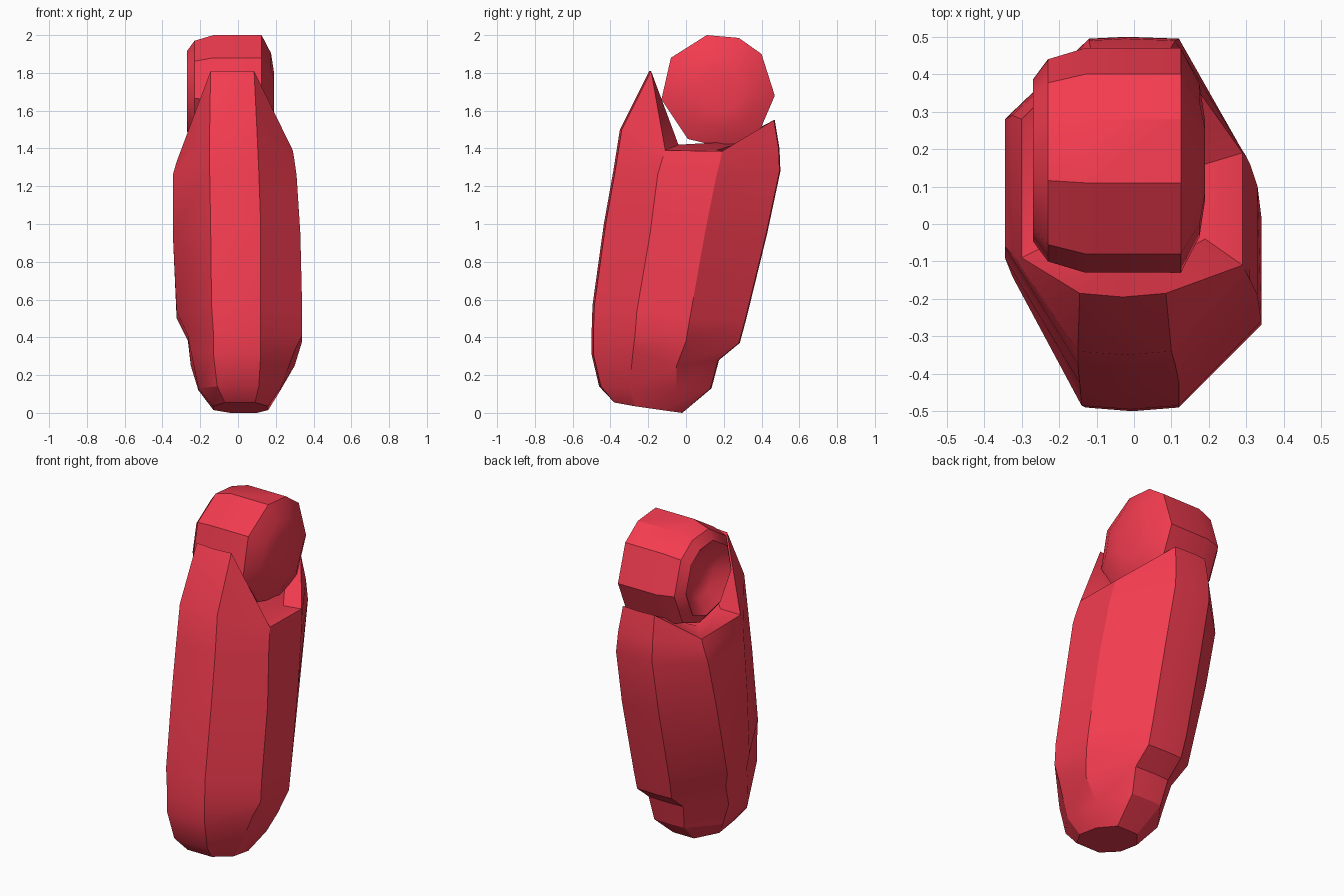
import bpy, bmesh, math

if "Cube" in bpy.data.objects:
    bpy.data.objects.remove(bpy.data.objects["Cube"])

red = bpy.data.materials.new("red")
red.diffuse_color = (0.9, 0.045, 0.08, 1)
red.use_nodes = True
red.node_tree.nodes["Principled BSDF"].inputs["Base Color"].default_value = red.diffuse_color


def loft(name, rings):
    """Bridge equal-sized rings of points and cap both ends."""
    bm = bmesh.new()
    loops = [[bm.verts.new(p) for p in ring] for ring in rings]
    n = len(loops[0])
    for a, b in zip(loops, loops[1:]):
        for i in range(n):
            j = (i + 1) % n
            bm.faces.new((a[i], a[j], b[j], b[i]))
    bm.faces.new(loops[0][::-1])
    bm.faces.new(loops[-1])
    bmesh.ops.recalc_face_normals(bm, faces=bm.faces)
    mesh = bpy.data.meshes.new(name)
    bm.to_mesh(mesh)
    bm.free()
    obj = bpy.data.objects.new(name, mesh)
    bpy.context.collection.objects.link(obj)
    mesh.materials.append(red)
    bpy.ops.object.select_all(action='DESELECT')
    obj.select_set(True)
    bpy.context.view_layer.objects.active = obj
    bpy.ops.object.shade_smooth_by_angle(angle=math.radians(30))
    return obj


def section(f, s1, s2, b, xl, xr, fl, fr, skew=(0, 0), bow=0.01):
    """Eight-sided leaning section: front, two side and back (y, z) stations.
    skew slides the two left-hand corners backwards."""
    mid = (fl + fr) / 2
    return [(fl, *f), (mid, f[0] - bow, f[1]), (fr, *f),
            (xr, *s1), (xr, *s2),
            (fr + .01, *b), (mid, b[0] + bow / 2, b[1]), (fl + .03, *b),
            (xl, s2[0] + skew[1], s2[1]), (xl, s1[0] + skew[0], s1[1])]


# Leaning body, rising to a tall front lip and lower back lip, with a cupped top
loft("body", [
    section((-.38, .055), (-.27, .035), (-.13, .015), (-.02, .0), -.13, .16, -.07, .09, (0, 0), 0),
    section((-.45, .14), (-.30, .13), (-.05, .12), (.13, .13), -.21, .225, -.11, .11, (.02, 0)),
    section((-.49, .31), (-.28, .33), (-.05, .25), (.17, .28), -.25, .30, -.13, .12, (.05, 0)),
    section((-.49, .42), (-.27, .41), (.00, .38), (.28, .37), -.265, .34, -.13, .12, (.07, 0)),
    section((-.485, .57), (-.26, .54), (.02, .50), (.315, .50), -.325, .34, -.14, .12, (.12, .05)),
    section((-.425, 1.0), (-.19, .95), (.10, .95), (.425, .95), -.345, .33, -.145, .12, (.10, .1)),
    section((-.375, 1.28), (-.15, 1.26), (.16, 1.25), (.495, 1.28), -.345, .31, -.15, .11, (.09, .12)),
    section((-.34, 1.5), (-.13, 1.33), (.18, 1.33), (.49, 1.40), -.325, .30, -.15, .10, (.05, .11)),
    section((-.185, 1.81), (-.11, 1.39), (.19, 1.385), (.465, 1.55), -.30, .29, -.145, .085, (.02, .09)),
    section((-.10, 1.55), (-.04, 1.42), (.16, 1.39), (.32, 1.44), -.20, .19, -.11, .08),
])

# Drum-shaped head lying across the top, domed on the right and dished on the left
outline = [(.11, 2.0), (.28, 1.985), (.40, 1.90), (.47, 1.68), (.38, 1.47),
           (.20, 1.405), (.01, 1.45), (-.13, 1.66), (-.08, 1.88)]
cy, cz = .17, 1.70


def drum_ring(x, scale):
    return [(x, cy + (y - cy) * scale, cz + (z - cz) * scale) for y, z in outline]


loft("head", [drum_ring(x, s) for x, s in [
    (-.19, .25), (-.21, .45), (-.27, .72), (-.23, .90), (-.13, 1.0),
    (.125, 1.0), (.175, .68), (.19, .35)]])
